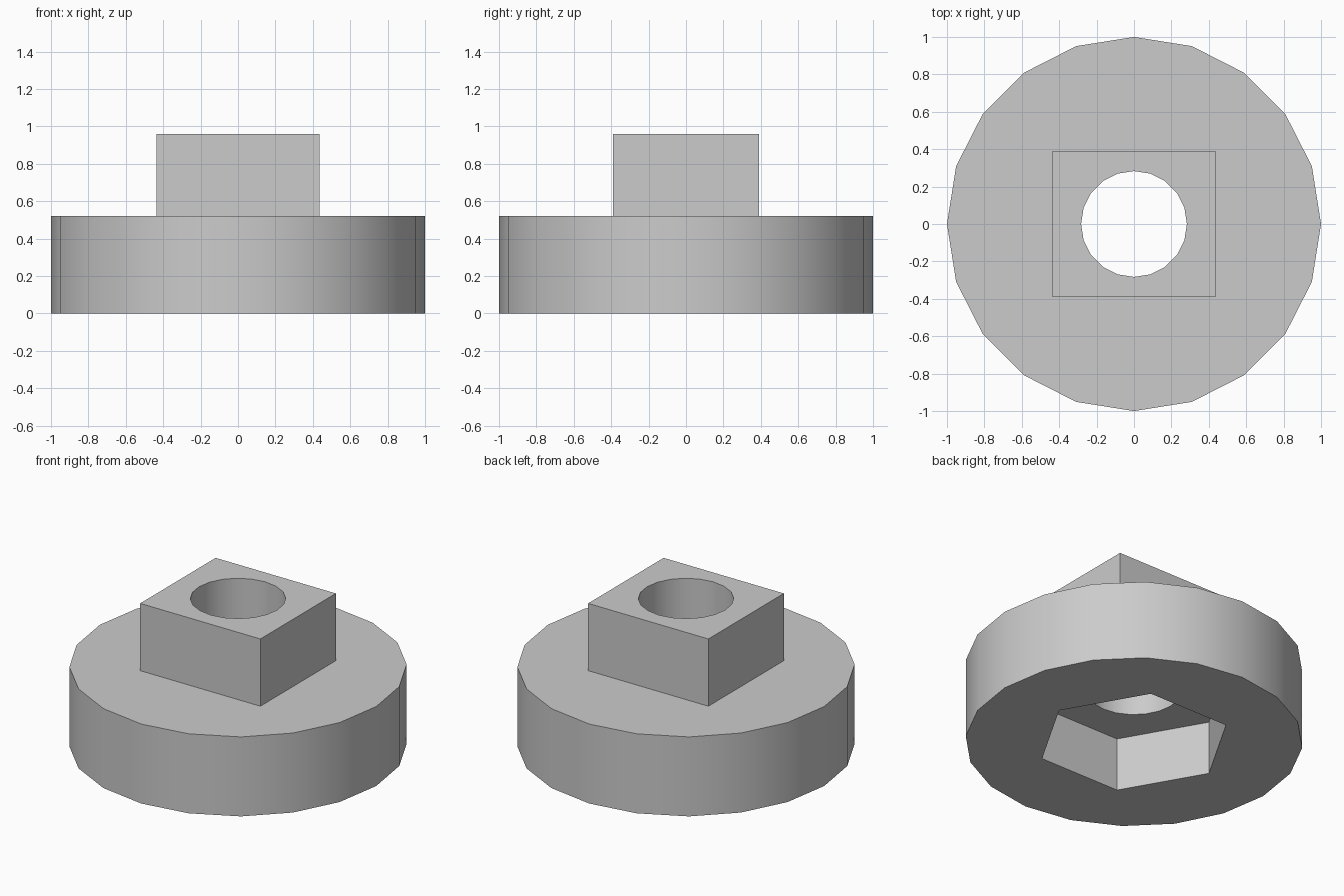
import bpy
from math import radians

cube = bpy.data.objects.get("Cube")
if cube:
    bpy.data.objects.remove(cube, do_unlink=True)

# Single plain grey
grey = bpy.data.materials.new("plain_grey")
grey.use_nodes = True
colour = (0.6, 0.6, 0.6, 1)
grey.diffuse_color = colour
grey.node_tree.nodes["Principled BSDF"].inputs["Base Color"].default_value = colour


def prism(name, sides, radius, low, high):
    """Upright prism with its first corner on +x."""
    bpy.ops.mesh.primitive_cylinder_add(
        vertices=sides, radius=radius, depth=high - low,
        location=(0, 0, (low + high) / 2), rotation=(0, 0, radians(90)))
    obj = bpy.context.object
    obj.name = name
    obj.data.materials.append(grey)
    bpy.ops.object.transform_apply(location=True, rotation=True, scale=True)
    return obj


def combine(target, tool, operation):
    """Join or cut with a tool, then discard the tool."""
    mod = target.modifiers.new(tool.name, "BOOLEAN")
    mod.operation = operation
    mod.solver = "EXACT"
    mod.object = tool
    bpy.context.view_layer.objects.active = target
    bpy.ops.object.modifier_apply(modifier=mod.name)
    bpy.data.objects.remove(tool, do_unlink=True)


# Round flange
body = prism("flanged_hub", 20, 1, 0, 0.52)

# Rectangular boss, sunk into the flange for a clean join
bpy.ops.mesh.primitive_cube_add(size=1, location=(0, 0, 0.71))
boss = bpy.context.object
boss.name = "boss"
boss.scale = (0.87, 0.78, 0.5)
boss.data.materials.append(grey)
bpy.ops.object.transform_apply(location=True, rotation=True, scale=True)
combine(body, boss, "UNION")

# Hexagonal pocket underneath and round bore right through
combine(body, prism("hex_pocket", 6, 0.58, -0.2, 0.35), "DIFFERENCE")
combine(body, prism("bore", 20, 0.283, -0.3, 1.2), "DIFFERENCE")

# Smooth round walls with crisp corners
bpy.ops.object.select_all(action="DESELECT")
body.select_set(True)
bpy.context.view_layer.objects.active = body
bpy.ops.object.shade_smooth_by_angle(angle=radians(30))
